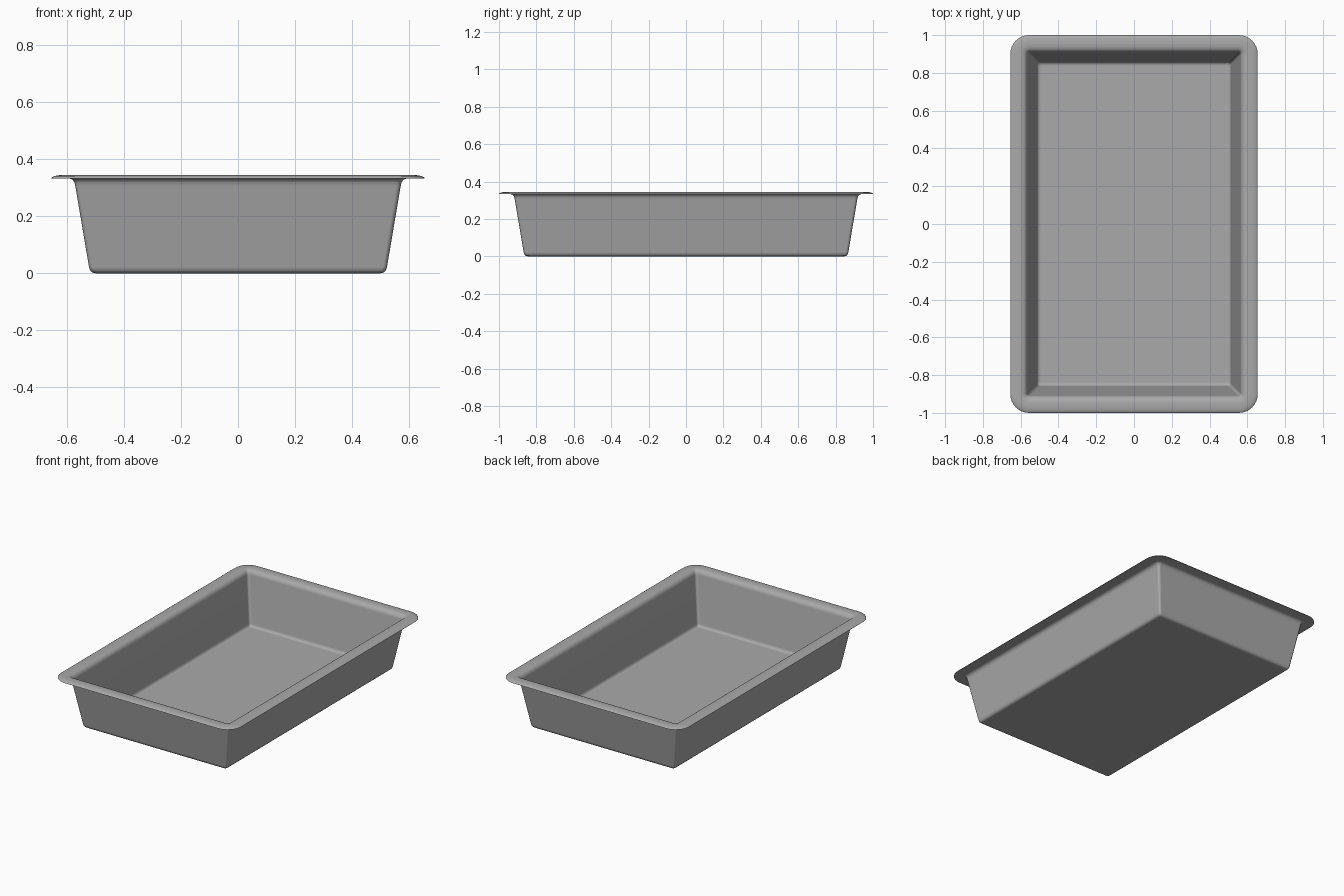
import bpy, bmesh
from math import sin, cos, pi

if "Cube" in bpy.data.objects:
    bpy.data.objects.remove(bpy.data.objects["Cube"])

LONGER = 0.345   # extra half length along y
STEPS = 8        # segments per rounded corner

# Cross-section of the thin shell: (half width in x, z), from underside round the rim to inner floor
profile = [
    (0.500, 0.000), (0.512, 0.003), (0.519, 0.010), (0.523, 0.022),   # bottom edge
    (0.571, 0.306), (0.574, 0.319), (0.581, 0.329), (0.594, 0.333),   # outer wall, under rim
    (0.655, 0.333), (0.654, 0.336), (0.646, 0.341), (0.630, 0.344),   # rolled lip
    (0.611, 0.345), (0.594, 0.344), (0.580, 0.340), (0.570, 0.332), (0.563, 0.317),  # rim into basin
    (0.514, 0.028), (0.510, 0.018), (0.504, 0.012), (0.492, 0.009),   # inner wall, floor edge
]


def rounded_ring(bm, half, z):
    """One rounded-rectangle loop; the corners open up towards the rim."""
    radius = 0.015 + max(0.0, half - 0.570)
    cx, cy = half - radius, half + LONGER - radius
    ring = []
    for k, (sx, sy) in enumerate([(1, 1), (-1, 1), (-1, -1), (1, -1)]):
        for i in range(STEPS + 1):
            a = (k + i / STEPS) * pi / 2
            ring.append(bm.verts.new((sx * cx + radius * cos(a), sy * cy + radius * sin(a), z)))
    return ring


# Loft the shell and cap both the underside and the inner floor
bm = bmesh.new()
rings = [rounded_ring(bm, h, z) for h, z in profile]
for lo, hi in zip(rings, rings[1:]):
    n = len(lo)
    for i in range(n):
        j = (i + 1) % n
        bm.faces.new((lo[i], lo[j], hi[j], hi[i]))
bm.faces.new(rings[0][::-1])
bm.faces.new(rings[-1])
bmesh.ops.recalc_face_normals(bm, faces=bm.faces)

mesh = bpy.data.meshes.new("baking_tray")
bm.to_mesh(mesh)
bm.free()
tray = bpy.data.objects.new("baking_tray", mesh)
bpy.context.collection.objects.link(tray)
bpy.context.view_layer.objects.active = tray
tray.select_set(True)
bpy.ops.object.shade_smooth_by_angle(angle=0.7)

# Dark grey metal
metal = bpy.data.materials.new("dark_metal")
metal.diffuse_color = (0.40, 0.40, 0.40, 1)
metal.use_nodes = True
metal.node_tree.nodes["Principled BSDF"].inputs["Base Color"].default_value = metal.diffuse_color
mesh.materials.append(metal)

# Keep the large flat walls clean when smooth shaded
normals = tray.modifiers.new("weighted_normals", 'WEIGHTED_NORMAL')
normals.keep_sharp = True
